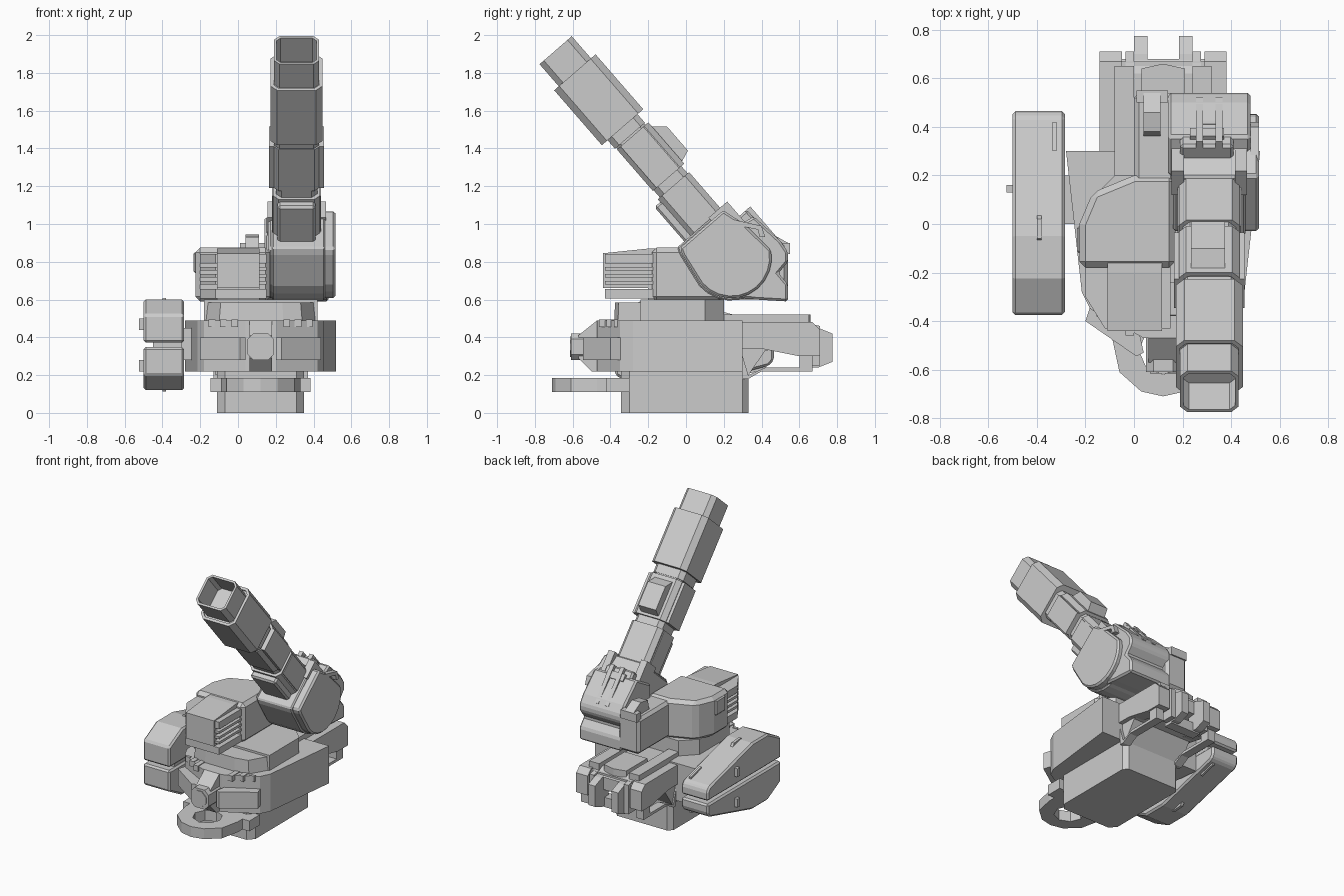
import bpy, bmesh, math
from mathutils import Matrix, Vector

if "Cube" in bpy.data.objects:
    bpy.data.objects.remove(bpy.data.objects["Cube"])

CX = 0.12                                    # hull centre line
GUN = Matrix(((1, 0, 0, 0.31),               # gun frame: x, y along barrel from muzzle, z up off barrel
              (0, 0.656, 0.755, -0.69),
              (0, -0.755, 0.656, 1.92),
              (0, 0, 0, 1)))


def finish(name, bm, frame=None, mirror=False, bevel=0):
    bmesh.ops.recalc_face_normals(bm, faces=bm.faces)
    me = bpy.data.meshes.new(name)
    bm.to_mesh(me)
    bm.free()
    ob = bpy.data.objects.new(name, me)
    bpy.context.collection.objects.link(ob)
    if frame:
        ob.matrix_world = frame
    if mirror:
        ob.location.x = CX
        ob.modifiers.new("mirror", 'MIRROR').use_mirror_merge = False
    if bevel:
        b = ob.modifiers.new("bevel", 'BEVEL')
        b.width, b.segments, b.limit_method = bevel, 1, 'ANGLE'
    return ob


def prism(name, pts, axis, lo, hi, taper=1.0, **kw):
    """Extrude a 2D outline along an axis; taper scales the far end."""
    bm = bmesh.new()
    n = len(pts)
    ca, cb = sum(p[0] for p in pts) / n, sum(p[1] for p in pts) / n

    def place(a, b, c):
        return {'x': (c, a, b), 'y': (a, c, b), 'z': (a, b, c)}[axis]
    v0 = [bm.verts.new(place(a, b, lo)) for a, b in pts]
    v1 = [bm.verts.new(place(ca + (a - ca) * taper, cb + (b - cb) * taper, hi)) for a, b in pts]
    bm.faces.new(v0)
    bm.faces.new(v1[::-1])
    for i in range(n):
        j = (i + 1) % n
        bm.faces.new((v0[i], v1[i], v1[j], v0[j]))
    return finish(name, bm, **kw)


def box(name, x, y, z, **kw):
    return prism(name, [(x[0], y[0]), (x[1], y[0]), (x[1], y[1]), (x[0], y[1])], 'z', z[0], z[1], **kw)


def cham(x0, x1, z0, z1, c):
    return [(x0 + c, z0), (x1 - c, z0), (x1, z0 + c), (x1, z1 - c),
            (x1 - c, z1), (x0 + c, z1), (x0, z1 - c), (x0, z0 + c)]


def both(half):
    """Full outline about the hull centre line from its right half (front to back)."""
    return [(CX + a, b) for a, b in half] + [(CX - a, b) for a, b in half[::-1]]


# --- lower base and front tow hook
foot = both([(.06, -.345), (.19, -.345), (.23, -.3), (.23, .3), (.2, .33)])
prism("base_foot", foot, 'z', 0, .185)
prism("base_collar", foot, 'z', .185, .23)
prism("tow_hook", [(0, -.71), (.09, -.69), (.18, -.61), (.21, -.47), (.21, -.3), (0, -.3), (0, -.42),
                   (.07, -.45), (.1, -.52), (.07, -.59), (0, -.62)], 'z', .11, .185, mirror=True)
box("hook_collar", (.17, .265), (-.42, -.3), (.11, .185), mirror=True)

# --- main hull
prism("hull", both([(.08, -.47), (.3, -.35), (.335, -.28), (.4, .3)]), 'z', .22, .49)
prism("hull_nose", cham(.05, .19, .28, .42, .03), 'y', -.61, -.44)
prism("nose_lamp", cham(.065, .175, .295, .405, .035), 'y', -.615, -.6)
prism("nose_block", [(-.4, .22), (-.5, .22), (-.57, .29), (-.57, .41), (-.47, .49), (-.4, .49)], 'x', .06, .18)
prism("hull_front_panel", [(.08, -.53), (.11, -.545), (.32, -.4), (.3, -.34), (.1, -.44)], 'z', .28, .40, mirror=True)
for i, x in enumerate((.12, .18, .24)):
    box(f"front_clip_{i}", (x, x + .035), (-.46 + i * .04, -.36), (.455, .495), mirror=True)
box("pod_arm", (-.32, -.2), (0, .2), (.28, .45))

# --- rear frame
prism("rear_deck", [(.25, .47), (.67, .47), (.67, .36), (.42, .33), (.33, .2), (.25, .2)], 'x', -.12, .35)
prism("rear_deck_cover", [(.28, .49), (.62, .49), (.68, .45), (.68, .36), (.28, .36)], 'x', -.05, .29)
prism("rear_hatch", [(.03, .4), (.21, .4), (.21, .64), (.12, .66), (.03, .64)], 'z', .45, .52)
prism("rear_side_box", [(.3, .48), (.67, .48), (.71, .44), (.71, .3), (.6, .3), (.4, .34), (.3, .34)],
      'x', .17, .262, mirror=True)
prism("rear_side_strut", [(.3, .3), (.33, .2), (.42, .24), (.6, .24), (.6, .31), (.67, .31), (.67, .22),
                          (.4, .22), (.33, .18), (.3, .18)], 'x', .19, .25, mirror=True)
prism("rear_post", [(.62, .46), (.7, .45), (.775, .42), (.775, .27), (.7, .24), (.62, .24)],
      'x', .065, .12, mirror=True)
prism("rear_post_rib", [(.62, .48), (.71, .46), (.71, .25), (.62, .25)], 'x', .12, .155, mirror=True)
box("rear_cross_bar", (0, .24), (.6, .67), (.23, .3))
box("rear_top_rail", (.12, .2), (.2, .65), (.47, .52), mirror=True)

# --- stacked side pods, lower one is the upper one flipped
pod = [(-.375, .36), (-.375, .52), (-.225, .6), (-.05, .6), (.44, .47), (.465, .44), (.465, .36)]
for name, f in (("upper", lambda z: z), ("lower", lambda z: .72 - z)):
    prism(f"pod_{name}", [(y, f(z + .012)) if z == .36 else (y, f(z)) for y, z in pod],
          'x', -.5, -.285, bevel=.012)
    za, zb = sorted((f(.44), f(.5)))
    box(f"pod_{name}_latch", (-.525, -.49), (.13, .16), (za, zb))
    prism(f"pod_{name}_clip", [(-.08, f(.58)), (-.06, f(.607)), (.02, f(.6)), (.04, f(.57))], 'x', -.40, -.38)
    prism(f"pod_{name}_handle", [(.3, f(.49)), (.3, f(.52)), (.42, f(.488)), (.42, f(.46))], 'x', -.335, -.32)
box("pod_core", (-.45, -.3), (-.3, .4), (.3, .42))

# --- turret ring
ring = both([(.1, -.24), (.3, -.24), (.3, .1), (.2, .2)])
prism("turret_ring", ring, 'z', .48, .6)
prism("ring_front_step", both([(.12, -.38), (.22, -.36), (.29, -.24), (.29, -.1)]), 'z', .48, .585, taper=.96)

# --- turret body and launcher box
prism("turret_body", [(-.225, -.18), (-.225, .0), (-.17, .13), (0, .2), (.17, .2), (.17, -.18)],
      'z', .59, .875, bevel=.025)
prism("launcher_box", [(-.44, .66), (-.44, .845), (-.2, .87), (-.1, .87), (-.1, .6), (-.2, .6), (-.2, .66)],
      'x', -.11, .115)
hood = [(-.2, -.15), (-.2, -.3), (-.12, -.43), (.15, -.43), (.15, -.15)]
prism("launcher_roof", hood, 'z', .79, .84)
prism("launcher_floor", hood, 'z', .605, .655)
for i, z in enumerate((.68, .717, .755)):
    prism(f"launcher_fin_{i}", hood, 'z', z, z + .018)
box("turret_side_clip", (-.235, -.2), (-.12, -.01), (.74, .85), bevel=.008)
box("turret_rear_block", (0, .17), (.1, .54), (.6, .86), bevel=.02)
prism("rear_sight", [(.36, .85), (.38, .93), (.46, .945), (.54, .9), (.54, .85)], 'x', .04, .11)
box("rear_sight_frame", (.01, .14), (.5, .55), (.84, .9))

# --- gun cradle
prism("cradle_rear", [(.2, .62), (.37, .6), (.54, .59), (.54, .68), (.49, .74), (.54, .8), (.54, .85),
                      (.5, .91), (.36, 1.04), (.2, .95)], 'x', .14, .48, bevel=.012)
drum = [(1.21, .12), (1.21, -.2), (1.25, -.215)] + [
    (1.44 + .225 * math.cos(math.radians(a)), -.02 + .225 * math.sin(math.radians(a)))
    for a in range(-90, 61, 15)] + [(1.35, .16)]
prism("cradle_drum", drum, 'x', -.13, .15, frame=GUN, bevel=.008)
prism("cradle_cheek", [(1.44 + (t - 1.44) * .95, n * .95) for t, n in drum], 'x', -.15, .205, frame=GUN, bevel=.012)
for s in (-.13, .13):
    box("cradle_bracket", (s - .025, s + .025), (1.2, 1.36), (.03, .16), frame=GUN)
prism("side_rail", [(.2, .97), (.22, 1.03), (.4, .99), (.42, .93), (.39, .93), (.38, .97), (.24, 1.0), (.23, .96)],
      'x', .48, .515)

# breech lock on the sloped back of the cradle
box("breech_plate", (-.12, .1), (1.3, 1.6), (.12, .21), frame=GUN, bevel=.012)
for x in (-.055, .025):
    box("breech_rail", (x, x + .03), (1.3, 1.58), (.2, .235), frame=GUN)
box("breech_bar", (-.08, .06), (1.34, 1.39), (.2, .23), frame=GUN)
box("breech_wedge", (-.03, .025), (1.42, 1.6), (.2, .225), frame=GUN)

# --- barrel sections: (name, x half width, bottom, top, start, end, chamfer)
for name, w, lo, hi, a, b, c in (
        ("barrel_core", .11, -.095, .1, .5, 1.45, .03),
        ("barrel_sleeve_step", .12, -.105, .105, .5, .60, .03),
        ("barrel_mid", .125, -.10, .12, .61, .9, .03),
        ("barrel_lower", .125, -.11, .11, .95, 1.3, .03)):
    prism(name, cham(-w, w, lo, hi, c), 'y', a, b, frame=GUN)
box("barrel_mid_side_plate", (-.145, .145), (.61, .9), (-.075, .085), frame=GUN)
box("barrel_lower_guard", (-.10, .10), (.97, 1.25), (-.15, -.09), frame=GUN, bevel=.012)
box("barrel_lower_side_plate", (-.13, .13), (.96, 1.26), (-.07, .07), frame=GUN)
prism("barrel_top_hatch", [(.62, .1), (.69, .18), (.86, .18), (.89, .1)], 'x', -.075, .065, frame=GUN)


def tube(name, w, h, a, b, c, wall, depth):
    """Chamfered sleeve with a recessed bore at the muzzle end."""
    ob = prism(name, cham(-w, w, -h, h, c), 'y', a, b, frame=GUN)
    bm = bmesh.new()
    bm.from_mesh(ob.data)
    face = min(bm.faces, key=lambda f: f.calc_center_median().y)
    bmesh.ops.inset_region(bm, faces=[face], thickness=wall)
    new = bmesh.ops.extrude_discrete_faces(bm, faces=[face])['faces'][0]
    bmesh.ops.translate(bm, verts=new.verts, vec=Vector((0, depth, 0)))
    bm.to_mesh(ob.data)
    bm.free()


tube("barrel_sleeve", .138, .145, .155, .54, .035, .02, .012)
tube("muzzle", .12, .113, 0, .3, .03, .016, .28)
